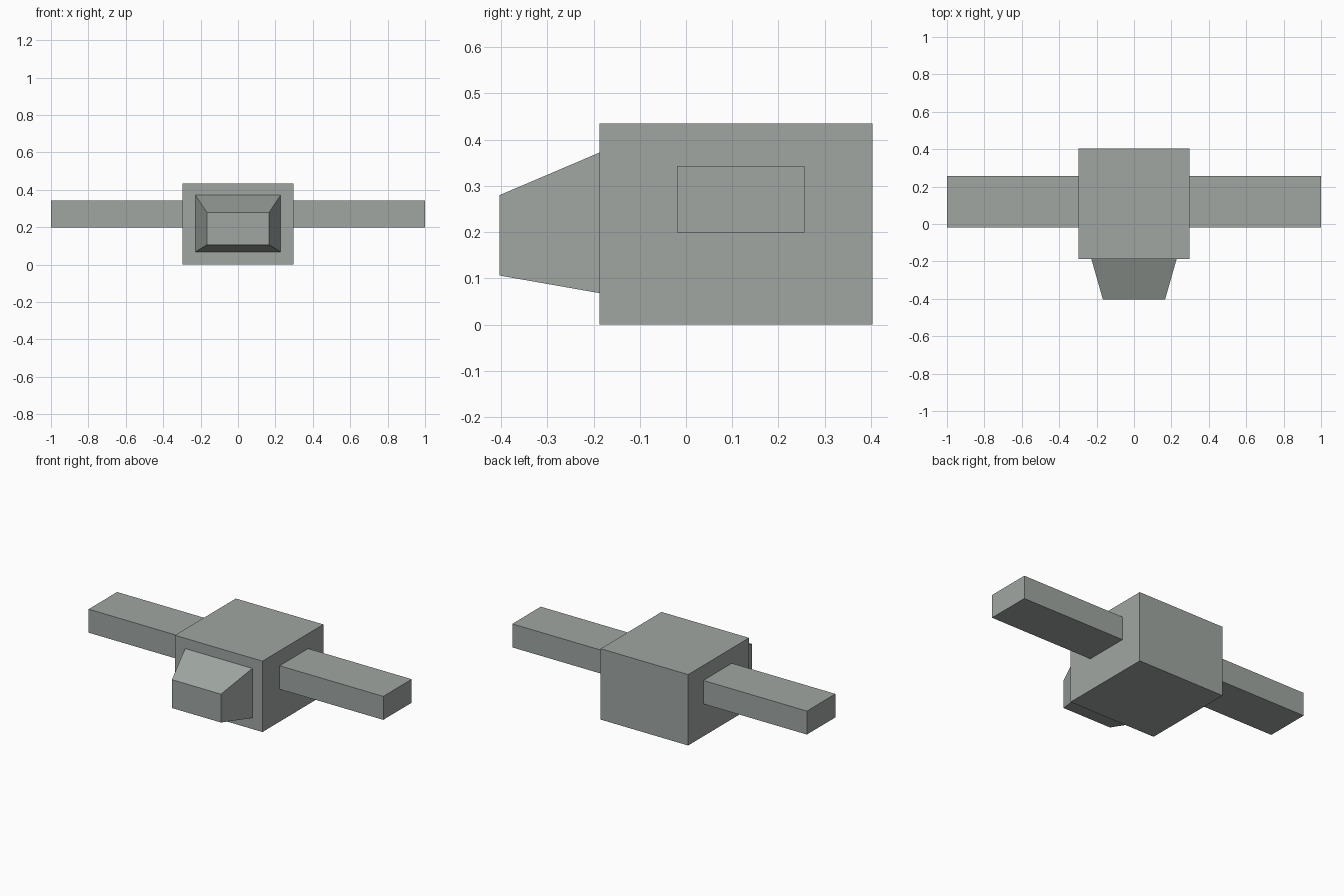
import bpy
import bmesh

cube = bpy.data.objects.get("Cube")
if cube:
    bpy.data.objects.remove(cube, do_unlink=True)

grey = bpy.data.materials.new("grey_green")
grey.use_nodes = True
colour = (0.35, 0.38, 0.36, 1)
grey.diffuse_color = colour
grey.node_tree.nodes["Principled BSDF"].inputs["Base Color"].default_value = colour


def box(name, x, y, z):
    """Flat-sided box spanning the given (low, high) ranges."""
    bm = bmesh.new()
    bmesh.ops.create_cube(bm, size=1)
    for v in bm.verts:
        v.co = [r[0] if c < 0 else r[1] for c, r in zip(v.co, (x, y, z))]
    mesh = bpy.data.meshes.new(name)
    bm.to_mesh(mesh)
    bm.free()
    mesh.materials.append(grey)
    obj = bpy.data.objects.new(name, mesh)
    bpy.context.collection.objects.link(obj)
    return obj


# Central block
BODY_SIDE, BODY_FRONT = 0.297, -0.187
box("body", (-BODY_SIDE, BODY_SIDE), (BODY_FRONT, 0.403), (0, 0.435))

# Side arms
arm_y, arm_z = (-0.02, 0.256), (0.199, 0.343)
box("left_arm", (BODY_SIDE, 1), arm_y, arm_z)
box("right_arm", (-1, -BODY_SIDE), arm_y, arm_z)

# Tapered snout: narrow the front end of a box
snout = box("snout", (-0.228, 0.228), (-0.403, BODY_FRONT), (0.068, 0.372))
for v in snout.data.vertices:
    if v.co.y < BODY_FRONT - 0.1:
        v.co.x *= 0.73
        v.co.z = 0.28 if v.co.z > 0.2 else 0.106
snout.data.update()
